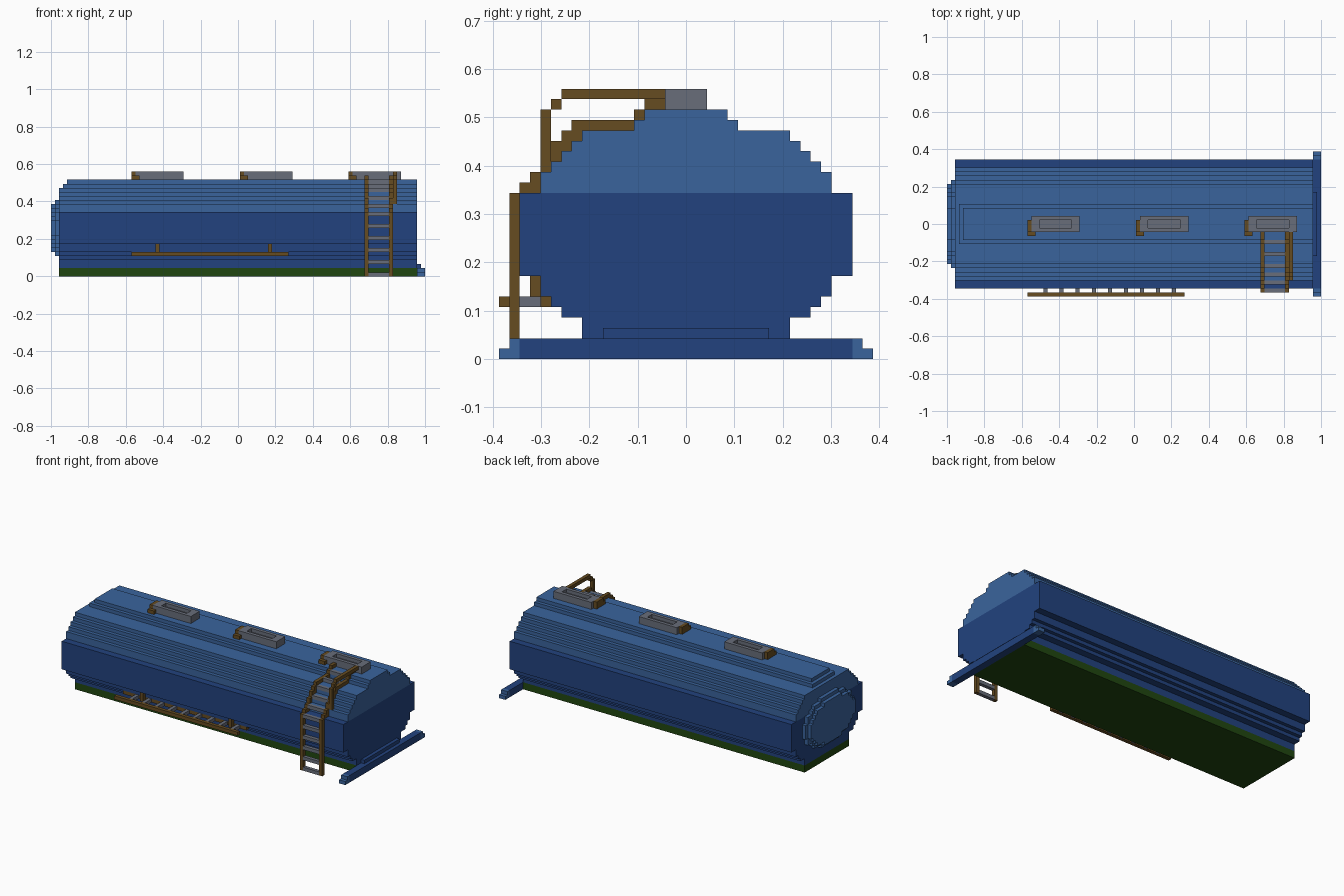
import bpy, bmesh, math

V = 2 / 93  # size of one block

if "Cube" in bpy.data.objects:
    bpy.data.objects.remove(bpy.data.objects["Cube"], do_unlink=True)


def material(name, rgb):
    m = bpy.data.materials.new(name)
    m.use_nodes = True
    m.diffuse_color = (*rgb, 1)
    bsdf = next(n for n in m.node_tree.nodes if n.type == 'BSDF_PRINCIPLED')
    bsdf.inputs["Base Color"].default_value = (*rgb, 1)
    bsdf.inputs["Roughness"].default_value = 0.8
    return m


LIGHT = material("light blue", (0.042, 0.127, 0.335))
DARK = material("dark blue", (0.016, 0.055, 0.21))
BROWN = material("brown", (0.133, 0.072, 0.0155))
GREY = material("grey", (0.14, 0.155, 0.195))
GREEN = material("dark green", (0.0144, 0.061, 0.0052))


def finish(bm, name, mat):
    bmesh.ops.recalc_face_normals(bm, faces=bm.faces)
    me = bpy.data.meshes.new(name)
    bm.to_mesh(me)
    bm.free()
    me.materials.append(mat)
    ob = bpy.data.objects.new(name, me)
    bpy.context.collection.objects.link(ob)
    return ob


def boxes(name, mat, items):
    """Each item is (x0, x1, y0, y1, z0, z1) in blocks."""
    bm = bmesh.new()
    for x0, x1, y0, y1, z0, z1 in items:
        vs = bmesh.ops.create_cube(bm, size=1)["verts"]
        for v in vs:
            v.co = ((x0 + x1) / 2 + v.co.x * (x1 - x0),
                    (y0 + y1) / 2 + v.co.y * (y1 - y0),
                    (z0 + z1) / 2 + v.co.z * (z1 - z0))
            v.co *= V
    return finish(bm, name, mat)


def stepped(name, mat, x0, x1, z, steps):
    """Extrude a mirrored staircase outline; steps are (half width, top z)."""
    side = []
    for half, top in steps:
        side += [(half, z), (half, top)]
        z = top
    outline = side + [(-y, h) for y, h in reversed(side)]
    bm = bmesh.new()
    face = bm.faces.new([bm.verts.new((x0 * V, y * V, h * V)) for y, h in outline])
    new = bmesh.ops.extrude_face_region(bm, geom=[face])["geom"]
    for v in new:
        if isinstance(v, bmesh.types.BMVert):
            v.co.x = x1 * V
    return finish(bm, name, mat)


# Base and tank body
E = 44.5
boxes("base", GREEN, [(-E, E, -10, 10, 0, 2)])
stepped("tank_lower", DARK, -E, E, 2, [(10, 4), (12, 5), (13, 6), (14, 8), (16, 16)])
stepped("tank_upper", LIGHT, -E, E, 16, [(14, 18), (13, 19), (12, 20), (11, 21), (10, 22)])
boxes("tank_ridge", LIGHT, [(-43.5, E, -5, 5, 22, 23), (-42.5, E, -4, 4, 23, 24)])


# Rounded cap at the right end
def cap_steps(ry, rz, mid=12):
    rows = range(mid - rz, mid + rz)
    return [(round(ry * math.sqrt(1 - ((z + .5 - mid) / rz) ** 2)), z + 1) for z in rows]


stepped("cap_inner", LIGHT, -45.5, -E, 5, cap_steps(11, 7))
stepped("cap_outer", LIGHT, -46.5, -45.5, 6, cap_steps(10, 6))

# Cross bar at the left end
boxes("end_bar", DARK, [(E, 46.5, -16, 16, 0, 2), (E, 45.5, -8, 8, 2, 3)])
boxes("end_bar_tips", LIGHT, [b for s in (-1, 1) for b in (
    (E, 46.5, min(16 * s, 18 * s), max(16 * s, 18 * s), 0, 1),
    (E, 46.5, min(16 * s, 17 * s), max(16 * s, 17 * s), 1, 2))])

# Hatches with sunken lids and latches
for i, x in enumerate((-26.5, 0.5, 27.5), 1):
    a, b = x + 1, x + 13
    boxes(f"hatch_{i}", GREY, [
        (a, b, -2, 2, 24, 25), (a, b, -2, -1, 25, 26), (a, b, 1, 2, 25, 26),
        (a, a + 2, -1, 1, 25, 26), (b - 2, b, -1, 1, 25, 26)])
    boxes(f"hatch_latch_{i}", BROWN, [
        (x, a, -2, 1, 24, 26), (x, a + 1, -3, -2, 24, 25)])

# Ladder rails following the tank side, as (y0, y1, z0, z1)
path = [(-17, -16, 0, 16), (-16, -15, 15, 17), (-15, -14, 16, 18),
        (-14, -13, 18, 19.5), (-13, -12, 19, 21), (-12, -11, 20, 22),
        (-11, -10, 21, 23), (-10, -5, 22, 23), (-5, -4, 23, 24), (-4, -2, 24, 25)]
boxes("ladder_rails", BROWN, [(x, x + 1, *p) for x in (31.5, 37.5) for p in path])
rungs = [(-17, -16, z, z + 1) for z in range(0, 16, 3)]
rungs += [(-15, -14, 17, 18), (-13, -12, 19, 20), (-11, -10, 21, 22),
          (-8, -7, 22, 23), (-5, -4, 23, 24)]
boxes("ladder_rungs", GREY, [(32.5, 37.5, *r) for r in rungs])
boxes("handrail", BROWN, [(38.5, 39.5, *p) for p in (
    (-14, -13, 18, 24), (-13, -12, 24, 25), (-12, -2, 25, 26))])

# Side rack
boxes("rack_rails", BROWN, [(-26.5, 15.5 - 3, y, y + 1, 5, 6) for y in (-18, -14)])
boxes("rack_rungs", GREY, [(x - .5, x + .5, -17, -14, 5, 6) for x in range(-22, 11, 4)])
boxes("rack_brackets", BROWN, [(x, x + 1, -15, -14, 5, 8) for x in (-20.5, 7.5)])
